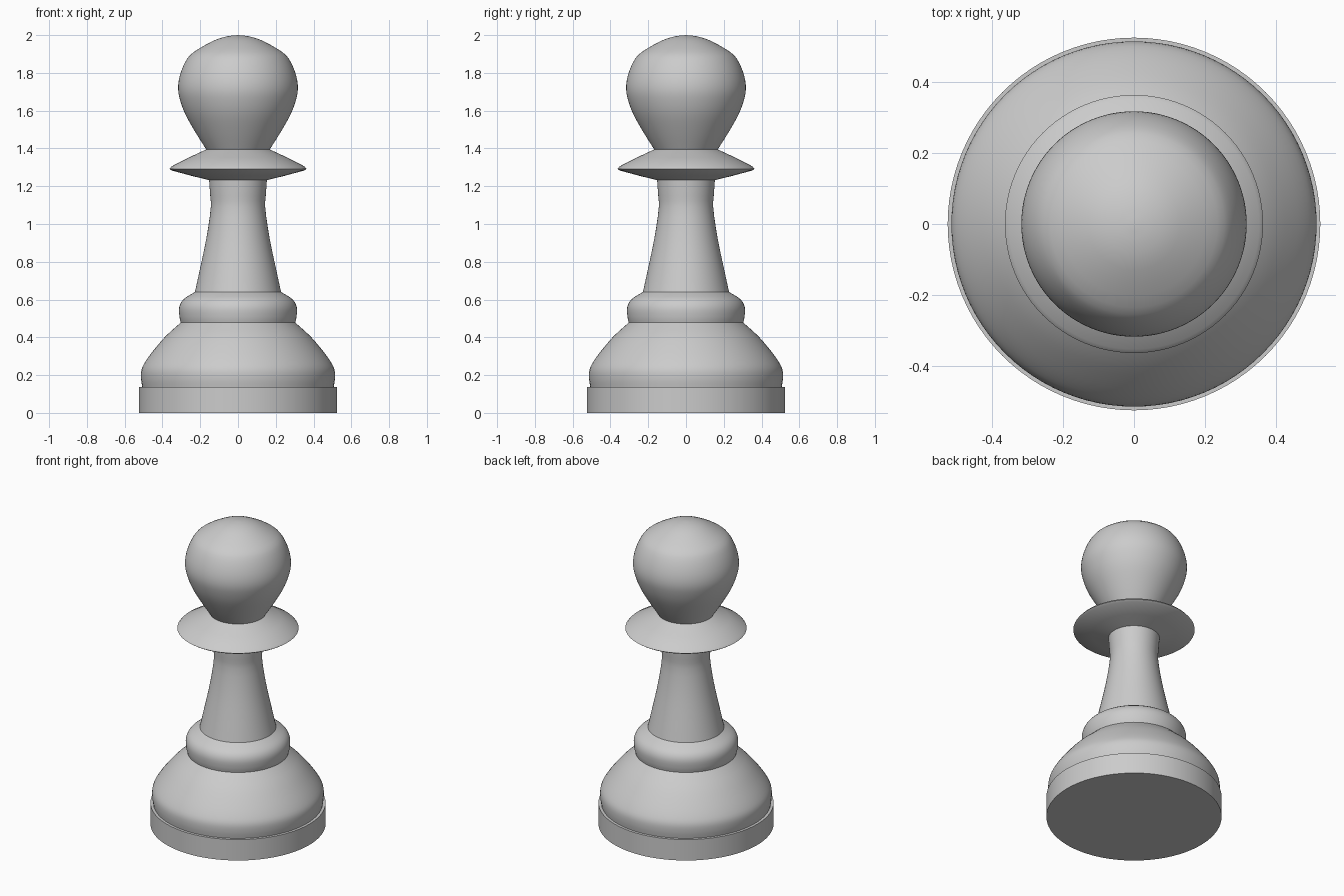
import bpy, bmesh, math
from mathutils import Vector

if "Cube" in bpy.data.objects:
    bpy.data.objects.remove(bpy.data.objects["Cube"])

SEGMENTS = 96


def refine(points, steps):
    """Catmull-Rom refinement of a (radius, height) profile."""
    if steps < 2:
        return [Vector(p) for p in points]
    p = [Vector(q) for q in points]
    p = [p[0] * 2 - p[1]] + p + [p[-1] * 2 - p[-2]]
    out = []
    for i in range(1, len(p) - 2):
        a, b, c, d = p[i - 1:i + 3]
        for k in range(steps):
            t = k / steps
            out.append(0.5 * (2 * b + (c - a) * t + (2 * a - 5 * b + 4 * c - d) * t * t
                              + (3 * b - a - 3 * c + d) * t ** 3))
    return out + [p[-2]]


def lathe(name, points, steps=1, angle=35):
    """Spin a profile around the z axis."""
    bm = bmesh.new()
    verts = [bm.verts.new((max(r, 0), 0, z)) for r, z in refine(points, steps)]
    edges = [bm.edges.new(e) for e in zip(verts, verts[1:])]
    bmesh.ops.spin(bm, geom=verts + edges, axis=(0, 0, 1), cent=(0, 0, 0),
                   angle=2 * math.pi, steps=SEGMENTS, use_duplicate=False)
    bmesh.ops.remove_doubles(bm, verts=bm.verts, dist=1e-5)
    bmesh.ops.recalc_face_normals(bm, faces=bm.faces)
    # Open shells: make sure the normals point away from the axis
    if sum(f.normal.dot(Vector((*f.calc_center_median().xy, 0))) * f.calc_area()
           for f in bm.faces) < 0:
        bmesh.ops.reverse_faces(bm, faces=bm.faces)
    mesh = bpy.data.meshes.new(name)
    bm.to_mesh(mesh)
    bm.free()
    obj = bpy.data.objects.new(name, mesh)
    bpy.context.collection.objects.link(obj)
    bpy.ops.object.select_all(action='DESELECT')
    obj.select_set(True)
    bpy.context.view_layer.objects.active = obj
    bpy.ops.object.shade_smooth_by_angle(angle=math.radians(angle))
    return obj


# Flat foot disc with a small step on top
lathe("foot", [(0, 0), (0.524, 0), (0.524, 0.138), (0.507, 0.138)])

# Domed base
lathe("base_dome", [(0.507, 0.138), (0.513, 0.18), (0.511, 0.228), (0.49, 0.272),
                    (0.444, 0.335), (0.381, 0.408), (0.303, 0.478)], 3)

# Rounded ring on the dome
lathe("base_ring", [(0.303, 0.478), (0.31, 0.51), (0.311, 0.56), (0.288, 0.602),
                    (0.228, 0.64)], 3)

# Tapered stem
lathe("stem", [(0.228, 0.64), (0.204, 0.75), (0.178, 0.87), (0.158, 0.98),
               (0.144, 1.09), (0.147, 1.15), (0.153, 1.232)], 2)

# Thin flared collar
lathe("collar", [(0.153, 1.232), (0.25, 1.256), (0.35, 1.283), (0.363, 1.292),
                 (0.352, 1.305), (0.26, 1.352), (0.168, 1.395)])

# Pear-shaped head
lathe("head", [(0.168, 1.395), (0.222, 1.48), (0.276, 1.575), (0.305, 1.65),
               (0.317, 1.715), (0.308, 1.785), (0.278, 1.86), (0.235, 1.91),
               (0.13, 1.97), (0.06, 1.993), (0, 2.0)], 3, 60)
